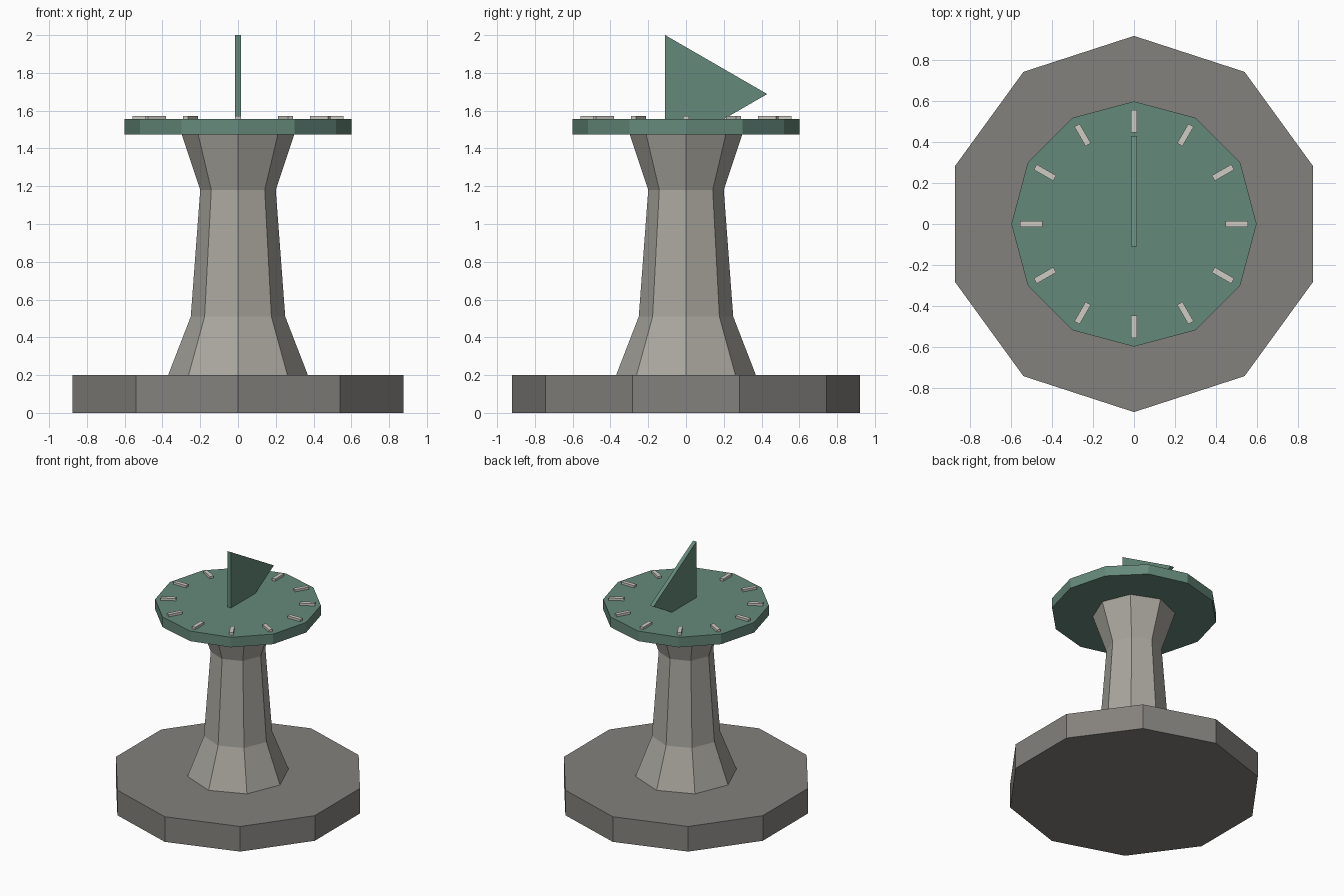
import bpy, bmesh
from math import cos, sin, pi, radians

if "Cube" in bpy.data.objects:
    bpy.data.objects.remove(bpy.data.objects["Cube"])


def material(name, rgb):
    m = bpy.data.materials.new(name)
    m.diffuse_color = (*rgb, 1)
    m.use_nodes = True
    m.node_tree.nodes["Principled BSDF"].inputs["Base Color"].default_value = m.diffuse_color
    return m


STONE = material("stone", (0.40, 0.385, 0.345))
DARK_STONE = material("dark_stone", (0.23, 0.22, 0.205))
BRONZE = material("aged_bronze", (0.13, 0.25, 0.195))
PALE = material("pale_stone", (0.62, 0.60, 0.55))


def finish(name, bm, mat):
    bmesh.ops.recalc_face_normals(bm, faces=bm.faces)
    me = bpy.data.meshes.new(name)
    bm.to_mesh(me)
    bm.free()
    me.materials.append(mat)
    ob = bpy.data.objects.new(name, me)
    bpy.context.collection.objects.link(ob)
    return ob


def stack(name, sides, profile, mat, start=0.0):
    """Closed faceted solid through (radius, z) rings."""
    bm = bmesh.new()
    rings = [[bm.verts.new((r * cos(start + 2 * pi * i / sides),
                            r * sin(start + 2 * pi * i / sides), z))
              for i in range(sides)] for r, z in profile]
    for low, high in zip(rings, rings[1:]):
        for i in range(sides):
            j = (i + 1) % sides
            bm.faces.new((low[i], low[j], high[j], high[i]))
    bm.faces.new(rings[0])
    bm.faces.new(rings[-1])
    return finish(name, bm, mat)


# Ten-sided plinth, eight-sided flared pedestal, twelve-sided dial
stack("plinth", 10, [(0.92, 0), (0.92, 0.2)], DARK_STONE, pi / 2)
stack("pedestal", 8, [(0.37, 0.2), (0.25, 0.51), (0.20, 1.18), (0.30, 1.48)], STONE)
stack("dial_plate", 12, [(0.60, 1.475), (0.60, 1.555)], BRONZE)

# Gnomon: thin triangular blade sunk into the dial
bm = bmesh.new()
points = [(0.07 + 0.36 * cos(radians(a)), 1.688 + 0.36 * sin(radians(a)))
          for a in (0, 120, 240)]
face = bm.faces.new([bm.verts.new((-0.015, y, z)) for y, z in points])
out = bmesh.ops.extrude_face_region(bm, geom=[face])
bmesh.ops.translate(bm, vec=(0.03, 0, 0),
                    verts=[v for v in out["geom"] if isinstance(v, bmesh.types.BMVert)])
finish("gnomon", bm, BRONZE)

# Twelve raised hour marks sharing one mesh
bm = bmesh.new()
bmesh.ops.create_cube(bm, size=1)
bmesh.ops.scale(bm, vec=(0.11, 0.03, 0.03), verts=bm.verts)
bmesh.ops.translate(bm, vec=(0.503, 0, 1.558), verts=bm.verts)
first = finish("hour_mark_1", bm, PALE)
for i in range(1, 12):
    mark = bpy.data.objects.new(f"hour_mark_{i + 1}", first.data)
    mark.rotation_euler.z = i * pi / 6
    bpy.context.collection.objects.link(mark)
